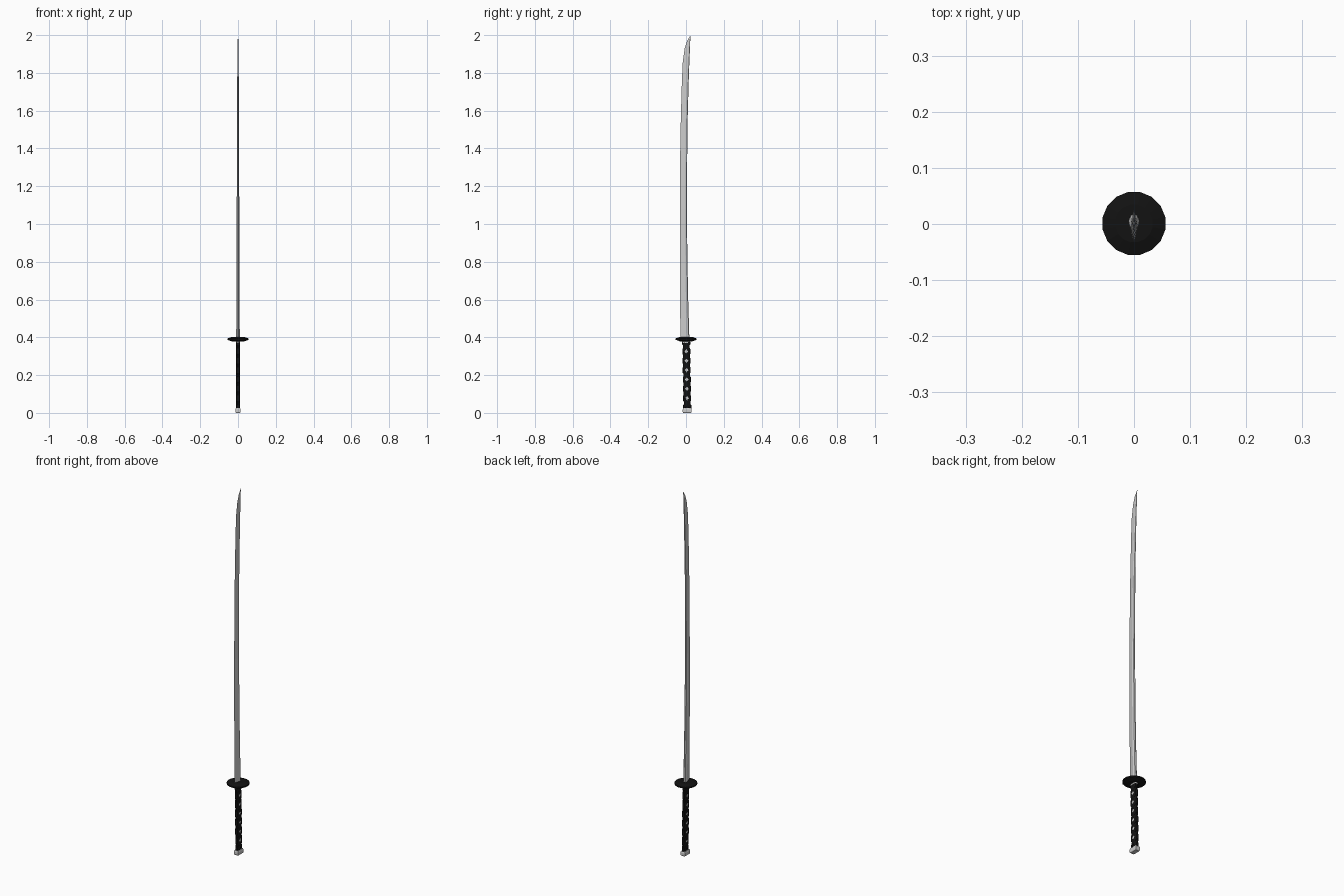
import bpy, bmesh, math
from mathutils import Vector

if "Cube" in bpy.data.objects:
    bpy.data.objects.remove(bpy.data.objects["Cube"])

black = bpy.data.materials.new("black")
black.diffuse_color = (0.006, 0.006, 0.006, 1)
black.use_nodes = True
black.node_tree.nodes["Principled BSDF"].inputs["Base Color"].default_value = black.diffuse_color


def new_object(name, bm, mat=None):
    bmesh.ops.recalc_face_normals(bm, faces=bm.faces[:])
    mesh = bpy.data.meshes.new(name)
    bm.to_mesh(mesh)
    bm.free()
    if mat:
        mesh.materials.append(mat)
    ob = bpy.data.objects.new(name, mesh)
    bpy.context.collection.objects.link(ob)
    return ob


def loft(name, rings, mat=None):
    bm = bmesh.new()
    rows = [[bm.verts.new(p) for p in r] for r in rings]
    n = len(rows[0])
    for a, b in zip(rows, rows[1:]):
        for i in range(n):
            j = (i + 1) % n
            bm.faces.new((a[i], a[j], b[j], b[i]))
    bm.faces.new(rows[0][::-1])
    bm.faces.new(rows[-1])
    return new_object(name, bm, mat)


def oval(cy, z, rx, ry, n=12, slope=0.0):
    ang = [2 * math.pi * (i + 0.5) / n for i in range(n)]
    return [(rx * math.cos(a), cy + ry * math.sin(a), z + slope * ry * math.sin(a)) for a in ang]


# blade: stations of height, cutting edge y, back y, half thickness
stations = [(0.39, -0.029, 0.018, 0.0095), (0.62, -0.032, 0.011, 0.0085),
            (0.85, -0.033, 0.007, 0.0078), (1.08, -0.033, 0.005, 0.0068),
            (1.30, -0.032, 0.006, 0.0062), (1.53, -0.028, 0.008, 0.0052),
            (1.75, -0.022, 0.014, 0.0042), (1.86, -0.017, 0.018, 0.0034),
            (1.93, -0.007, 0.021, 0.0026), (1.97, 0.006, 0.0225, 0.0018),
            (1.998, 0.0235, 0.0245, 0.0003)]


def blade_ring(z, e, b, t):
    w = b - e
    tz = z + 0.002 if z > 1.99 else z
    return [(0, e, z), (t, e + 0.72 * w, z), (0.65 * t, b - 0.06 * w, z),
            (0, b, tz), (-0.65 * t, b - 0.06 * w, z), (-t, e + 0.72 * w, z)]


loft("blade", [blade_ring(*s) for s in stations])

# round guard with a thin bevelled rim
loft("guard", [oval(0.001, z, r, r, 16) for z, r in
               ((0.379, 0.034), (0.387, 0.057), (0.394, 0.057), (0.402, 0.034))], black)

# metal collar under the guard
loft("collar", [oval(0.001, 0.371, 0.012, 0.022), oval(0.001, 0.381, 0.012, 0.022)])

# gently bowed grip
Z0, Z1 = 0.02, 0.375


def grip_y(z):
    return 0.007 - 0.006 * (z - Z0) / (Z1 - Z0)


loft("grip_core", [oval(grip_y(z), z, 0.0085, 0.0185) for z in (Z0, 0.11, 0.2, 0.29, Z1)], black)

# end cap
cap = loft("pommel", [[(sx * r, 0.006 + sy * (r + 0.010), z) for sx, sy in
                       ((-1, -1), (1, -1), (1, 1), (-1, 1))]
                      for z, r in ((0.0, 0.011), (0.005, 0.0135), (0.018, 0.0135), (0.025, 0.011))])

# diamond inlays and crossed cord wrap on both sides
N = 7
pitch = (Z1 - 0.028) / N
inlays, cords = bmesh.new(), bmesh.new()


def prism(bm, pts, x0, x1):
    a = [bm.verts.new((x0, y, z)) for y, z in pts]
    b = [bm.verts.new((x1, y, z)) for y, z in pts]
    n = len(pts)
    bm.faces.new(a)
    bm.faces.new(b[::-1])
    for i in range(n):
        j = (i + 1) % n
        bm.faces.new((a[i], b[i], b[j], a[j]))


def cord(bm, side, z, direction):
    # strip bulging over the middle of the face and folding at both edges
    h = 0.013
    rows = []
    for f, x in ((-1, 0.0), (-0.9, 0.007), (-0.45, 0.0105), (0, 0.0115),
                 (0.45, 0.0105), (0.9, 0.007), (1, 0.0)):
        zc = z + direction * f * pitch / 2
        y = grip_y(zc) + f * 0.0215
        outer = [(side * x, y, min(max(zc + s * h, Z0), Z1)) for s in (-1, 1)]
        inner = [(side * x * 0.6, grip_y(zc) + f * 0.017, p[2]) for p in outer[::-1]]
        rows.append([bm.verts.new(p) for p in outer + inner])
    for a, b in zip(rows, rows[1:]):
        for i in range(4):
            j = (i + 1) % 4
            bm.faces.new((a[i], a[j], b[j], b[i]))
    bm.faces.new(rows[0])
    bm.faces.new(rows[-1])


for side in (-1, 1):
    for k in range(N):
        zc = 0.028 + (k + 0.5) * pitch
        for d in (-1, 1):
            cord(cords, side, zc, d)
        if k:
            zd = zc - pitch / 2
            y = grip_y(zd)
            prism(inlays, [(y - 0.013, zd), (y, zd - 0.018), (y + 0.013, zd), (y, zd + 0.018)],
                  side * 0.006, side * 0.0092)
new_object("diamond_inlays", inlays)
new_object("cord_wrap", cords, black)
